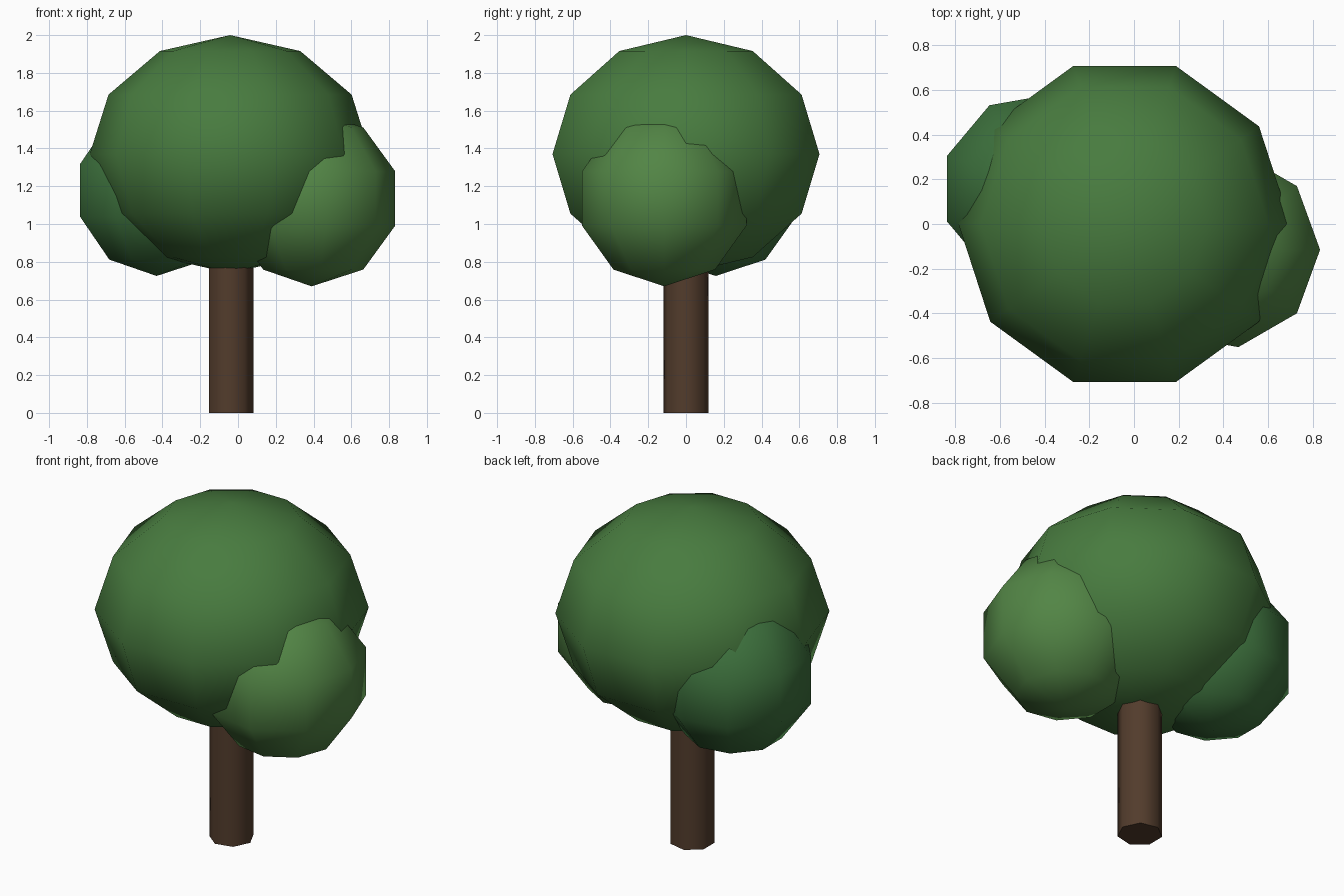
import bpy, bmesh
from math import sin, cos, pi

if "Cube" in bpy.data.objects:
    bpy.data.objects.remove(bpy.data.objects["Cube"])


def material(name, color):
    m = bpy.data.materials.new(name)
    m.diffuse_color = (*color, 1)
    m.use_nodes = True
    m.node_tree.nodes["Principled BSDF"].inputs["Base Color"].default_value = m.diffuse_color
    return m


def finish(name, bm, mat, flat_caps=False):
    bmesh.ops.recalc_face_normals(bm, faces=bm.faces)
    for f in bm.faces:
        f.smooth = not (flat_caps and abs(f.normal.z) > 0.9)
    if flat_caps:
        for e in bm.edges:
            e.smooth = not any(abs(f.normal.z) > 0.9 for f in e.link_faces)
    me = bpy.data.meshes.new(name)
    bm.to_mesh(me)
    bm.free()
    me.materials.append(mat)
    ob = bpy.data.objects.new(name, me)
    bpy.context.collection.objects.link(ob)
    return ob


def ring(bm, center, radius, z, sides):
    return [bm.verts.new((center[0] + radius * cos(2 * pi * i / sides),
                          center[1] + radius * sin(2 * pi * i / sides), z))
            for i in range(sides)]


def bridge(bm, a, b):
    n = len(a)
    for i in range(n):
        bm.faces.new((a[i], a[(i + 1) % n], b[(i + 1) % n], b[i]))


def leaf_ball(name, center, radius, height, sides, bands, mat):
    bm = bmesh.new()
    rows = [ring(bm, center, radius * sin(pi * k / bands),
                 center[2] - height * cos(pi * k / bands), sides)
            for k in range(1, bands)]
    for a, b in zip(rows, rows[1:]):
        bridge(bm, a, b)
    for row, s in ((rows[0], -1), (rows[-1], 1)):
        pole = bm.verts.new((center[0], center[1], center[2] + s * height))
        for i in range(sides):
            bm.faces.new((row[i], row[(i + 1) % sides], pole))
    return finish(name, bm, mat)


bark = material("bark", (0.085, 0.045, 0.025))
leaf = material("leaf", (0.065, 0.20, 0.05))
leaf_light = material("leaf_light", (0.085, 0.235, 0.06))
leaf_dark = material("leaf_dark", (0.045, 0.16, 0.045))

# Seven-sided trunk, running up into the crown
bm = bmesh.new()
base = ring(bm, (-0.042, 0), 0.123, 0, 7)
top = ring(bm, (-0.042, 0), 0.123, 0.9, 7)
bridge(bm, base, top)
bm.faces.new(base)
bm.faces.new(top)
finish("trunk", bm, bark, flat_caps=True)

# Large crown and two smaller side clumps
leaf_ball("main_crown", (-0.042, 0, 1.37), 0.743, 0.63, 10, 6, leaf)
leaf_ball("right_clump", (0.39, -0.115, 1.135), 0.465, 0.465, 9, 5, leaf_light)
leaf_ball("left_clump", (-0.431, 0.158, 1.178), 0.453, 0.453, 9, 5, leaf_dark)
